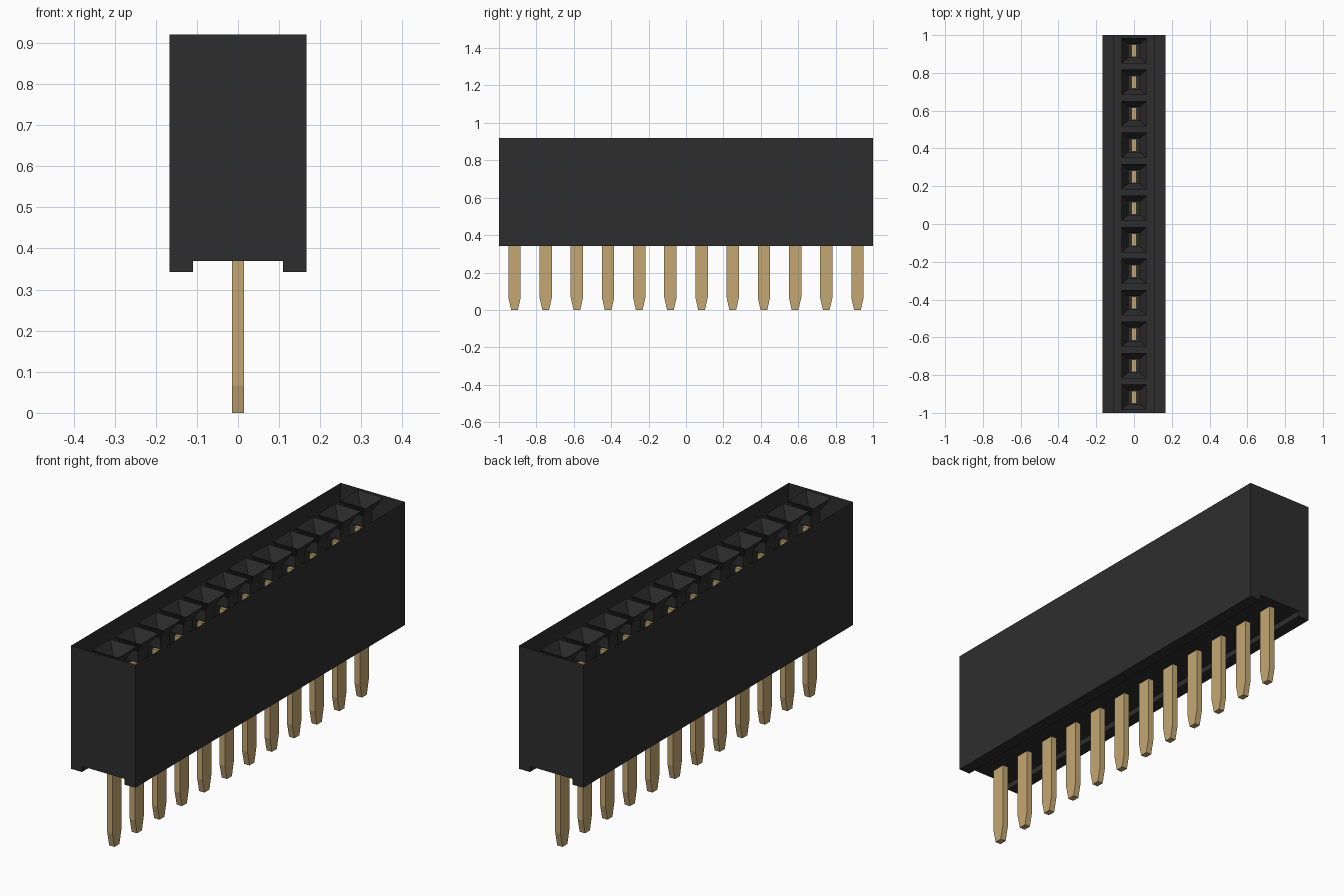
import bpy, bmesh

PINS = 12
PITCH = 2 / PINS
TOP = 0.92

if "Cube" in bpy.data.objects:
    bpy.data.objects.remove(bpy.data.objects["Cube"], do_unlink=True)


def material(name, rgb):
    mat = bpy.data.materials.new(name)
    mat.use_nodes = True
    mat.diffuse_color = (*rgb, 1)
    bsdf = mat.node_tree.nodes["Principled BSDF"]
    bsdf.inputs["Base Color"].default_value = (*rgb, 1)
    bsdf.inputs["Roughness"].default_value = 0.6
    return mat


black = material("black plastic", (0.027, 0.027, 0.027))
gold = material("pale gold", (0.55, 0.39, 0.17))


def make_object(name, bm, mat):
    mesh = bpy.data.meshes.new(name)
    bm.to_mesh(mesh)
    bm.free()
    mesh.materials.append(mat)
    obj = bpy.data.objects.new(name, mesh)
    bpy.context.collection.objects.link(obj)
    return obj


def loft(bm, sections, y, cap_ends):
    """Join rectangular sections (half x, half y, z) into a tube centred on y."""
    rings = [[bm.verts.new((sx * hx, y + sy * hy, z))
              for sx, sy in ((-1, -1), (1, -1), (1, 1), (-1, 1))]
             for hx, hy, z in sections]
    for low, high in zip(rings, rings[1:]):
        for i in range(4):
            j = (i + 1) % 4
            bm.faces.new((low[i], low[j], high[j], high[i]))
    if cap_ends:
        bm.faces.new(rings[0][::-1])
        bm.faces.new(rings[-1])


# Housing: open-topped thin shell with a channel along its underside
half = [(0.167, TOP), (0.167, 0.343), (0.11, 0.343), (0.11, 0.37)]
profile = half + [(-x, z) for x, z in reversed(half)]
bm = bmesh.new()
front = [bm.verts.new((x, -1, z)) for x, z in profile]
back = [bm.verts.new((x, 1, z)) for x, z in profile]
for i in range(len(profile) - 1):
    bm.faces.new((front[i], front[i + 1], back[i + 1], back[i]))
bm.faces.new(front[::-1])
bm.faces.new(back)
bmesh.ops.recalc_face_normals(bm, faces=bm.faces)
make_object("housing", bm, black)

# Sockets: square funnels leading into short tubes; pins: flat blades with tapered tips
sockets, pins = bmesh.new(), bmesh.new()
for n in range(PINS):
    y = (n - (PINS - 1) / 2) * PITCH
    loft(sockets, [(0.067, 0.067, TOP), (0.03, 0.035, TOP - 0.06),
                   (0.03, 0.035, TOP - 0.11)], y, False)
    loft(pins, [(0.014, 0.018, 0), (0.014, 0.033, 0.067),
                (0.014, 0.033, TOP - 0.12)], y, True)
make_object("socket_funnels", sockets, black)
make_object("contact_pins", pins, gold)
